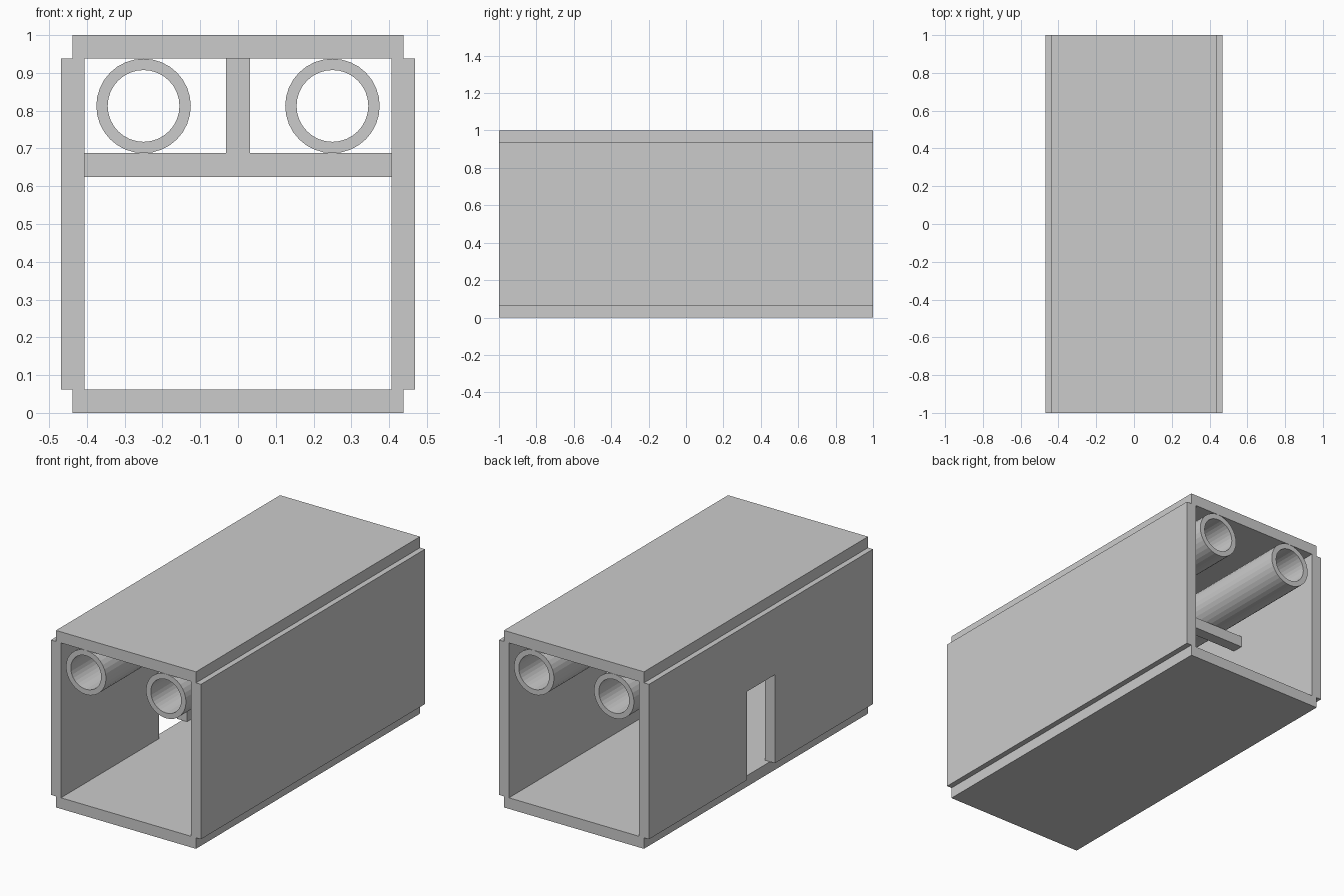
import bpy, bmesh, math

if "Cube" in bpy.data.objects:
    bpy.data.objects.remove(bpy.data.objects["Cube"])

T = 1 / 16        # panel thickness
SIDES = 32        # sides of each pipe


def finish(name, bm):
    bmesh.ops.recalc_face_normals(bm, faces=bm.faces)
    mesh = bpy.data.meshes.new(name)
    bm.to_mesh(mesh)
    bm.free()
    obj = bpy.data.objects.new(name, mesh)
    bpy.context.collection.objects.link(obj)
    return obj


def prism(name, points, depth):
    """Extrude a closed 3D outline along the vector depth."""
    bm = bmesh.new()
    face = bm.faces.new([bm.verts.new(p) for p in points])
    geom = bmesh.ops.extrude_face_region(bm, geom=[face], use_keep_orig=True)["geom"]
    bmesh.ops.translate(bm, vec=depth,
                        verts=[v for v in geom if isinstance(v, bmesh.types.BMVert)])
    return finish(name, bm)


def box(name, x, y, z):
    outline = [(x[0], y[0], z[0]), (x[1], y[0], z[0]), (x[1], y[1], z[0]), (x[0], y[1], z[0])]
    return prism(name, outline, (0, 0, z[1] - z[0]))


def pipe(name, x, z, outer, inner):
    bm = bmesh.new()
    rings = []
    for r, y in ((outer, -1), (outer, 1), (inner, 1), (inner, -1)):
        angles = [2 * math.pi * i / SIDES for i in range(SIDES)]
        rings.append([bm.verts.new((x + r * math.cos(a), y, z + r * math.sin(a))) for a in angles])
    for k in range(4):
        a, b = rings[k], rings[(k + 1) % 4]
        for i in range(SIDES):
            j = (i + 1) % SIDES
            bm.faces.new((a[i], a[j], b[j], b[i]))
    return finish(name, bm)


IN = 0.40625      # inner face of the walls

# Floor and ceiling panels
box("floor", (-0.4375, 0.4375), (-1, 1), (0, T))
box("ceiling", (-0.4375, 0.4375), (-1, 1), (1 - T, 1))

# Plain right wall, left wall with a doorway
box("right_wall", (IN, IN + T), (-1, 1), (T, 1 - T))
door = [(-1, T), (-0.125, T), (-0.125, 0.5625), (0.125, 0.5625),
        (0.125, T), (1, T), (1, 1 - T), (-1, 1 - T)]
prism("left_wall", [(-IN - T, y, z) for y, z in door], (T, 0, 0))

# T-shaped pipe hangers near both ends
hanger = [(-IN, 0.625), (IN, 0.625), (IN, 0.6875), (T / 2, 0.6875), (T / 2, 1 - T),
          (-T / 2, 1 - T), (-T / 2, 0.6875), (-IN, 0.6875)]
for name, y in (("front_hanger", -0.38), ("back_hanger", 0.38)):
    prism(name, [(x, y - T / 2, z) for x, z in hanger], (0, T, 0))

# Twin pipes resting on the hangers
for name, x in (("left_pipe", -0.25), ("right_pipe", 0.25)):
    pipe(name, x, 0.8125, 0.125, 0.095)
